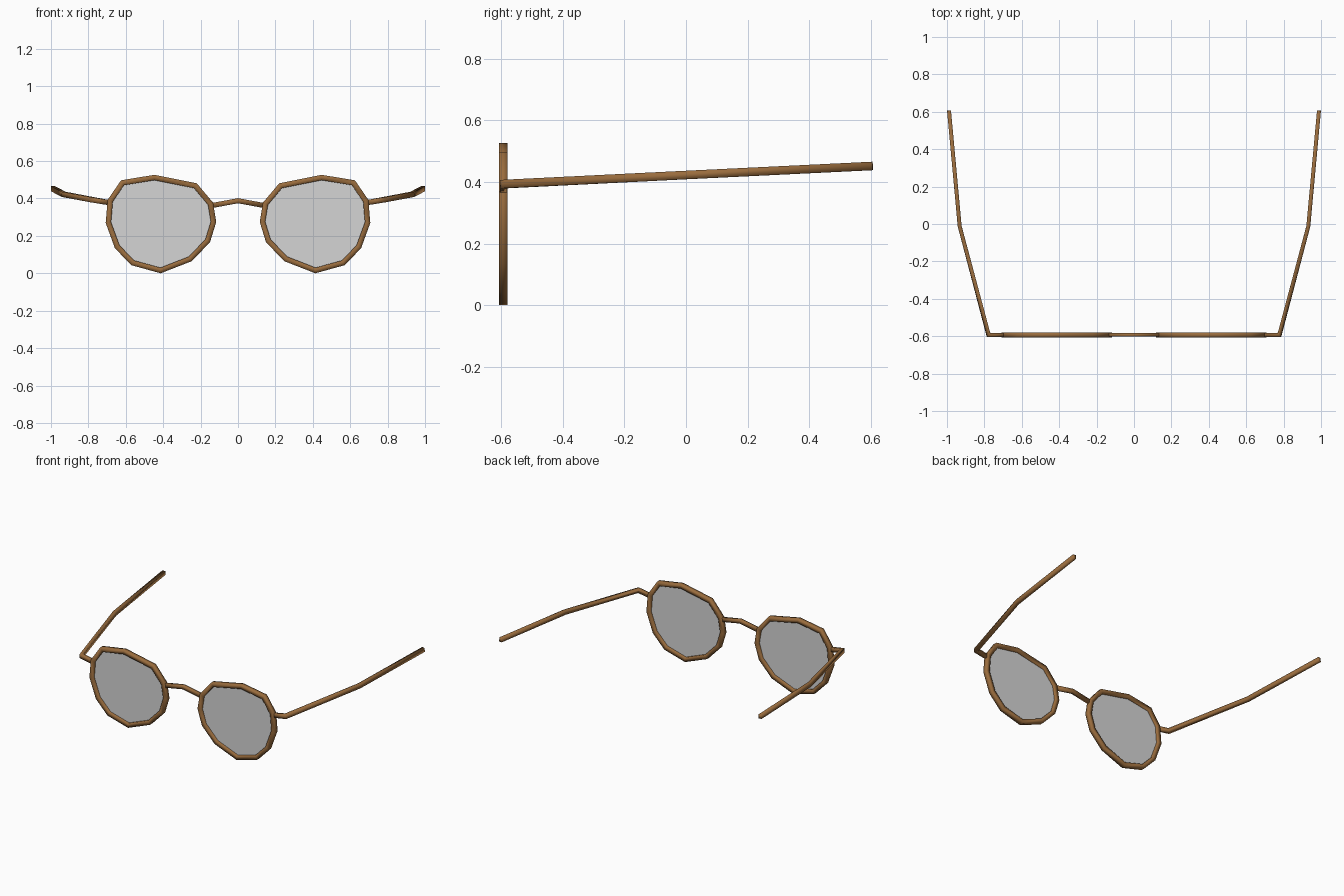
import bpy, bmesh
from mathutils import Vector

if "Cube" in bpy.data.objects:
    bpy.data.objects.remove(bpy.data.objects["Cube"])


def material(name, rgb):
    m = bpy.data.materials.new(name)
    m.diffuse_color = (*rgb, 1.0)
    m.use_nodes = True
    m.node_tree.nodes["Principled BSDF"].inputs["Base Color"].default_value = m.diffuse_color
    return m


BROWN = material("brown_frame", (0.32, 0.15, 0.047))
GREY = material("grey_lens", (0.665, 0.665, 0.665))
FRONT_Y = -0.593
CORNERS = ((1, 1), (-1, 1), (-1, -1), (1, -1))


def finish(name, bm, mat):
    me = bpy.data.meshes.new(name)
    bm.to_mesh(me)
    bm.free()
    me.materials.append(mat)
    ob = bpy.data.objects.new(name, me)
    bpy.context.collection.objects.link(ob)
    return ob


def sweep(name, path, up, half_side, half_up, closed=False):
    """Softly shaded four-sided bar along a path with mitred corners."""
    pts = [Vector(p) for p in path]
    n = len(pts)
    bm = bmesh.new()
    rings = []
    for i, p in enumerate(pts):
        a = (p - pts[i - 1]).normalized() if closed or i > 0 else None
        b = (pts[(i + 1) % n] - p).normalized() if closed or i < n - 1 else None
        a, b = a or b, b or a
        t = (a + b).normalized()
        side = t.cross(up).normalized()
        top = side.cross(t).normalized()
        mitre = 1 / max(0.5, t.dot(a))
        rings.append([bm.verts.new(p + side * u * half_side * mitre + top * v * half_up)
                      for u, v in CORNERS])
    for i in range(n if closed else n - 1):
        r, q = rings[i], rings[(i + 1) % n]
        for k in range(4):
            j = (k + 1) % 4
            bm.faces.new((r[k], r[j], q[j], q[k]))
    if not closed:
        bm.faces.new(rings[0])
        bm.faces.new(rings[-1])
    bmesh.ops.recalc_face_normals(bm, faces=bm.faces)
    for f in bm.faces:
        f.smooth = True
    return finish(name, bm, BROWN)


# Centreline of one twelve-sided rim (x, z)
RIM = [(0.228, 0.468), (0.447, 0.512), (0.617, 0.484), (0.683, 0.388),
       (0.693, 0.271), (0.646, 0.142), (0.563, 0.056), (0.414, 0.015),
       (0.255, 0.077), (0.162, 0.174), (0.131, 0.275), (0.147, 0.372)]
TEMPLE = [(0.685, FRONT_Y, 0.377), (0.778, FRONT_Y, 0.393),
          (0.932, -0.012, 0.422), (0.989, 0.606, 0.452)]

for s, label in ((1, "right"), (-1, "left")):
    loop = [(s * x, FRONT_Y, z) for x, z in RIM]
    # Rim
    sweep(label + "_rim", loop, Vector((0, 1, 0)), 0.0142, 0.0138, closed=True)
    # Lens: single flat pane inside the rim
    bm = bmesh.new()
    face = bm.faces.new([bm.verts.new(p) for p in loop])
    face.normal_update()
    if face.normal.y > 0:
        face.normal_flip()
    finish(label + "_lens", bm, GREY)
    # Temple arm with hinge bend
    sweep(label + "_temple", [(s * x, y, z) for x, y, z in TEMPLE],
          Vector((0, 0, 1)), 0.0105, 0.0138)

# Bridge
sweep("bridge", [(-0.135, FRONT_Y, 0.363), (0, FRONT_Y, 0.388), (0.135, FRONT_Y, 0.363)],
      Vector((0, 0, 1)), 0.0095, 0.0135)
